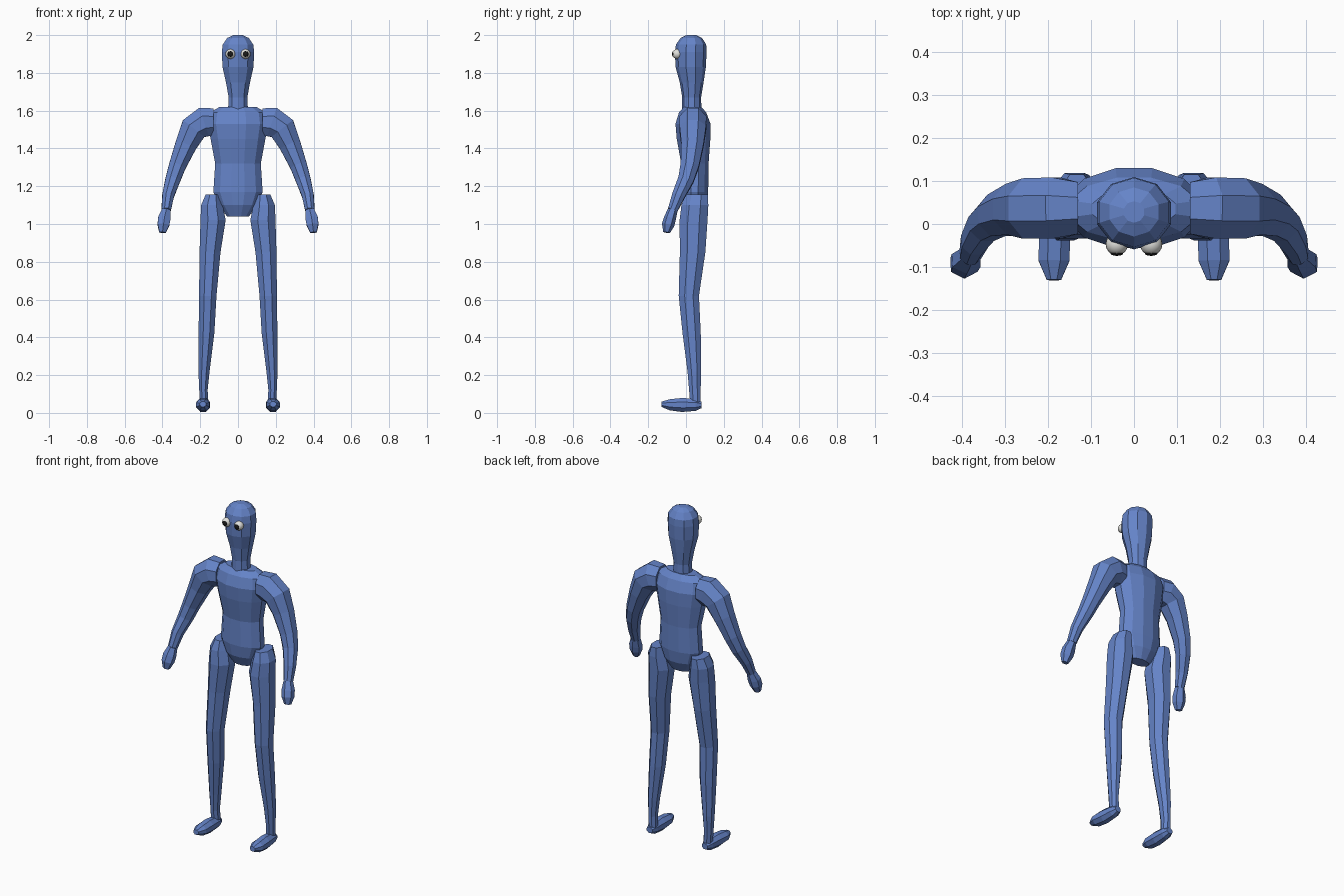
import bpy, bmesh, math
from mathutils import Vector


def material(name, rgb):
    m = bpy.data.materials.new(name)
    m.diffuse_color = (*rgb, 1)
    return m


BLUE = material("body blue", (0.13, 0.23, 0.58))
WHITE = material("eye white", (0.75, 0.75, 0.72))
BLACK = material("pupil black", (0.01, 0.01, 0.01))


def finish(name, bm, mat):
    bmesh.ops.recalc_face_normals(bm, faces=bm.faces)
    me = bpy.data.meshes.new(name)
    bm.to_mesh(me)
    bm.free()
    me.materials.append(mat)
    ob = bpy.data.objects.new(name, me)
    bpy.context.collection.objects.link(ob)
    return ob


def loft(name, rings, sides, side=1, level=False, forward=(0, 1, 0), turn=0.5):
    """Skin elliptical rings (x, y, z, half width, half depth) along their path."""
    bm = bmesh.new()
    centres = [Vector(r[:3]) for r in rings]
    loops = []
    for i, r in enumerate(rings):
        a, b = centres[max(i - 1, 0)], centres[min(i + 1, len(rings) - 1)]
        t = Vector((0, 0, 1)) if level else (b - a).normalized()
        u = t.cross(Vector(forward)).normalized()
        v = u.cross(t).normalized()
        loop = []
        for k in range(sides):
            ang = 2 * math.pi * (k + turn) / sides
            p = centres[i] + u * r[3] * math.cos(ang) + v * r[4] * math.sin(ang)
            loop.append(bm.verts.new((p.x * side, p.y, p.z)))
        loops.append(loop)
    for lo, hi in zip(loops, loops[1:]):
        for k in range(sides):
            n = (k + 1) % sides
            bm.faces.new((lo[k], lo[n], hi[n], hi[k]))
    bm.faces.new(loops[0])
    bm.faces.new(loops[-1])
    return finish(name, bm, BLUE)


def ball(name, centre, radius, mat, squash=1):
    bm = bmesh.new()
    bmesh.ops.create_uvsphere(bm, u_segments=16, v_segments=10, radius=radius)
    for v in bm.verts:
        v.co = Vector((v.co.x, v.co.y * squash, v.co.z)) + Vector(centre)
        
    for f in bm.faces:
        f.smooth = True
    return finish(name, bm, mat)


# Torso from crotch to neck base
loft("torso", [
    (0, 0.045, 1.04, 0.06, 0.035), (0, 0.045, 1.10, 0.105, 0.065),
    (0, 0.045, 1.17, 0.135, 0.075), (0, 0.047, 1.32, 0.125, 0.075),
    (0, 0.04, 1.45, 0.15, 0.092), (0, 0.037, 1.53, 0.165, 0.096),
    (0, 0.035, 1.59, 0.155, 0.075), (0, 0.035, 1.62, 0.10, 0.048),
], 12, level=True)

# Neck and head
loft("head", [
    (0, 0.03, 1.59, 0.056, 0.052), (0, 0.03, 1.67, 0.052, 0.05),
    (0, 0.03, 1.75, 0.067, 0.063), (0, 0.025, 1.83, 0.086, 0.08),
    (0, 0.025, 1.91, 0.09, 0.084), (0, 0.027, 1.95, 0.085, 0.08),
    (0, 0.028, 1.985, 0.06, 0.057), (0, 0.028, 2.0, 0.025, 0.025),
], 10, level=True)

ARM = [
    (0.13, 0.037, 1.54, 0.078, 0.065), (0.18, 0.037, 1.54, 0.086, 0.077),
    (0.235, 0.036, 1.505, 0.078, 0.076), (0.275, 0.034, 1.42, 0.062, 0.064),
    (0.32, 0.02, 1.31, 0.049, 0.053), (0.345, 0.0, 1.235, 0.043, 0.045),
    (0.37, -0.04, 1.15, 0.034, 0.037), (0.38, -0.07, 1.075, 0.027, 0.028),
]
HAND = [
    (0.38, -0.07, 1.075, 0.026, 0.026), (0.39, -0.085, 1.03, 0.038, 0.032),
    (0.395, -0.095, 0.995, 0.036, 0.033), (0.40, -0.103, 0.955, 0.02, 0.018),
]
LEG = [
    (0.18, 0.05, 0.05, 0.026, 0.03), (0.183, 0.047, 0.12, 0.024, 0.033),
    (0.18, 0.044, 0.22, 0.032, 0.039), (0.167, 0.03, 0.42, 0.045, 0.052),
    (0.16, 0.015, 0.62, 0.05, 0.058), (0.148, 0.035, 0.85, 0.06, 0.073),
    (0.132, 0.04, 1.02, 0.072, 0.08), (0.138, 0.047, 1.10, 0.062, 0.077),
    (0.133, 0.055, 1.155, 0.042, 0.065),
]
FOOT = [
    (0.182, 0.083, 0.042, 0.02, 0.018), (0.182, 0.05, 0.042, 0.033, 0.034),
    (0.184, -0.02, 0.042, 0.039, 0.04), (0.186, -0.085, 0.043, 0.039, 0.032),
    (0.186, -0.13, 0.046, 0.018, 0.015),
]

# Limbs and eyes, repeated on both sides
for label, s in (("left", 1), ("right", -1)):
    loft(label + "_arm", ARM, 8, s)
    loft(label + "_hand", HAND, 6, s)
    loft(label + "_leg", LEG, 8, s, level=True)
    loft(label + "_foot", FOOT, 8, s, forward=(0, 0, 1))
    ball(label + "_eye", (0.04 * s, -0.047, 1.9), 0.026, WHITE)
    ball(label + "_pupil", (0.04 * s, -0.068, 1.9), 0.015, BLACK, 0.4)
